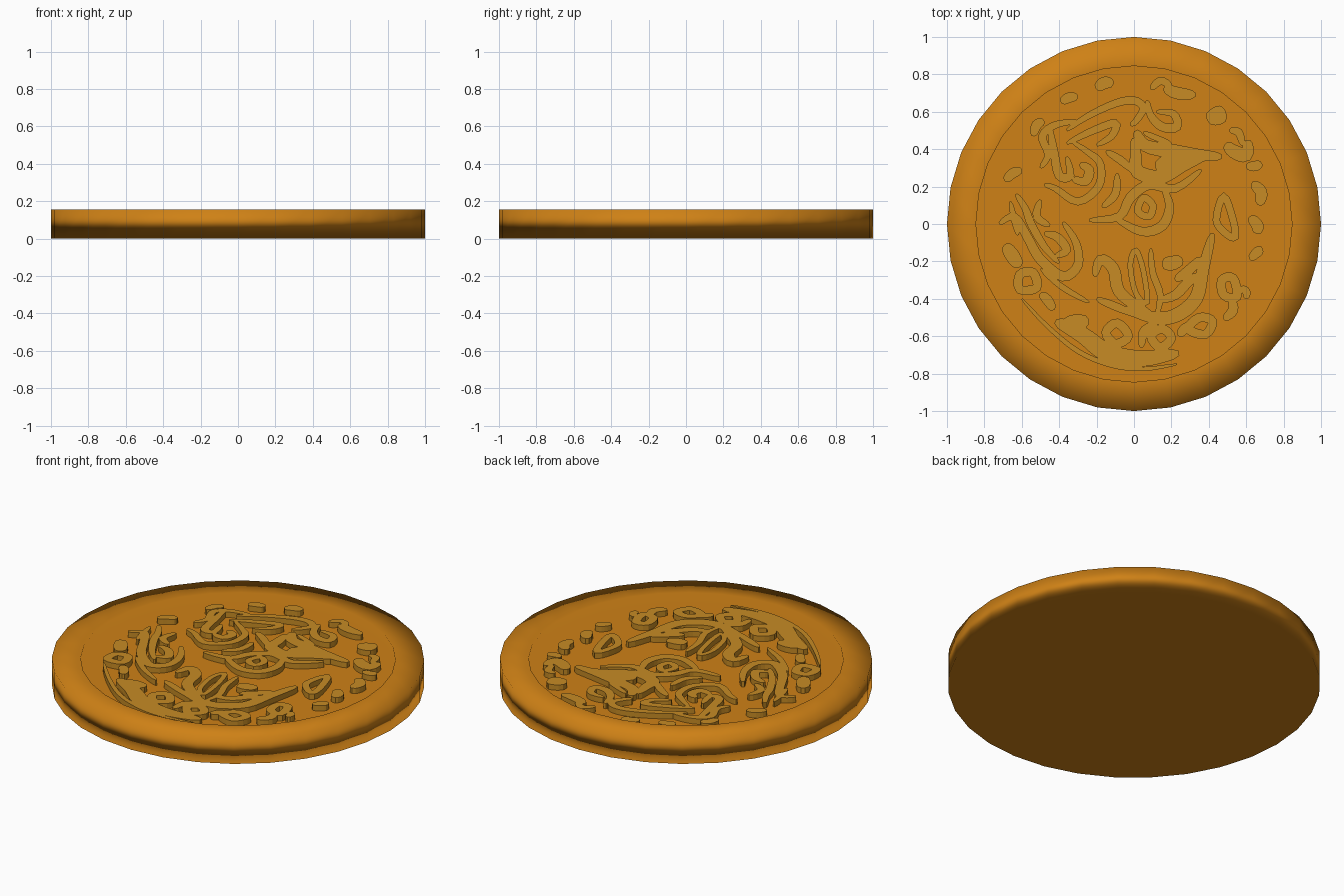
import bpy, bmesh
from math import sin, cos, pi
from mathutils import Vector

SIDES = 32
TOP, FLOOR = 0.127, 0.095


def material(name, color):
    m = bpy.data.materials.new(name)
    m.diffuse_color = color
    return m


def make_object(name, bm, mat, smooth):
    bmesh.ops.recalc_face_normals(bm, faces=bm.faces)
    me = bpy.data.meshes.new(name)
    bm.to_mesh(me)
    bm.free()
    for p in me.polygons:
        p.use_smooth = smooth
    me.materials.append(mat)
    ob = bpy.data.objects.new(name, me)
    bpy.context.collection.objects.link(ob)
    return ob


def smooth_path(pts, closed, steps=4):
    """Catmull-Rom curve through a few points."""
    p = [Vector(q) for q in pts]
    n = len(p)
    get = (lambda i: p[i % n]) if closed else (lambda i: p[max(0, min(n - 1, i))])
    out = []
    for i in range(n if closed else n - 1):
        a, b, c, d = (get(i + k) for k in (-1, 0, 1, 2))
        for s in range(steps):
            t = s / steps
            out.append(0.5 * (2 * b + (c - a) * t + (2 * a - 5 * b + 4 * c - d) * t * t
                              + (3 * b - a - 3 * c + d) * t ** 3))
    if not closed:
        out.append(p[-1])
    return out


def stroke(bm, pts, width=0.05, closed=False):
    """Raised band: blunt tapered ends when open, a ring when closed."""
    path = smooth_path(pts, closed)
    n = len(path)
    rows = []
    for i, q in enumerate(path):
        a = path[(i - 1) % n] if closed else path[max(0, i - 1)]
        b = path[(i + 1) % n] if closed else path[min(n - 1, i + 1)]
        t = (b - a).normalized()
        u = i / (n - 1)
        w = width / 2 if closed else width / 2 * (0.3 + 0.8 * sin(pi * u) ** 0.5 if 0 < u < 1 else 0.3)
        s = Vector((-t.y, t.x)) * w
        rows.append([bm.verts.new((v.x, v.y, z)) for v, z in
                     ((q + s, FLOOR), (q + s, TOP), (q - s, TOP), (q - s, FLOOR))])
    for i in range(n if closed else n - 1):
        r, q = rows[i], rows[(i + 1) % n]
        for k in range(4):
            bm.faces.new((r[k], r[(k + 1) % 4], q[(k + 1) % 4], q[k]))
    if not closed:
        bm.faces.new(rows[0])
        bm.faces.new(rows[-1][::-1])


gold = material("gold", (0.62, 0.22, 0.008, 1))
pale = material("pale_gold", (0.57, 0.26, 0.018, 1))

# Coin body: one turned profile with a recessed face
bm = bmesh.new()
profile = [(1.0, 0), (1.0, 0.155), (0.845, 0.155), (0.845, FLOOR)]
rings = [[bm.verts.new((r * cos(2 * pi * i / SIDES), r * sin(2 * pi * i / SIDES), z))
          for i in range(SIDES)] for r, z in profile]
for a, b in zip(rings, rings[1:]):
    for i in range(SIDES):
        j = (i + 1) % SIDES
        bm.faces.new((a[i], a[j], b[j], b[i]))
bm.faces.new(rings[0])
bm.faces.new(rings[-1])
body = make_object("coin_body", bm, gold, True)
flat = body.modifiers.new("flat_faces", 'WEIGHTED_NORMAL')
flat.weight = 90
flat.keep_sharp = False


def relief(name, bands):
    bm = bmesh.new()
    for width, closed, pts in bands:
        stroke(bm, pts, width, closed)
    make_object(name, bm, pale, False)


# Upper scrollwork
relief("upper_scrolls", [
    (.04, 0, [(-.36, .5), (-.25, .575), (-.1, .645), (.0, .66), (.05, .62), (.01, .55), (-.02, .53)]),
    (.04, 0, [(-.5, .3), (-.46, .37), (-.49, .47), (-.42, .53), (-.3, .55)]),
    (.04, 0, [(-.36, .43), (-.24, .49), (-.1, .54), (-.12, .47), (-.2, .42)]),
    (.04, 0, [(-.33, .44), (-.24, .38), (-.18, .32), (-.19, .2), (-.3, .12), (-.42, .19), (-.48, .21)]),
    (.045, 0, [(-.45, .52), (-.43, .4), (-.4, .26), (-.34, .26), (-.36, .36)]),
    (.05, 0, [(-.33, .24), (-.26, .23), (-.24, .29), (-.29, .32)]),
    (.045, 0, [(.07, .66), (.09, .58), (.15, .52), (.23, .52), (.21, .59), (.12, .6)]),
    (.03, 0, [(.05, .49), (.12, .46), (.2, .43)]),
])

# Central star and swirl
relief("centre_motif", [
    (.07, 0, [(.01, .5), (.06, .42), (.2, .39), (.33, .37), (.47, .36)]),
    (.07, 0, [(.0, .46), (.01, .36), (.02, .28), (.14, .25), (.26, .31), (.38, .36)]),
    (.1, 0, [(.12, .29), (.2, .33), (.3, .37)]),
    (.04, 0, [(-.0, .28), (-.07, .34), (-.15, .39)]),
    (.05, 0, [(-.24, .02), (-.08, .04), (-.02, .14), (.08, .21), (.22, .19), (.36, .29)]),
    (.05, 0, [(-.1, .03), (.04, -.04), (.15, -.01), (.19, .09), (.16, .19)]),
    (.04, 1, [(.02, .07), (.08, .04), (.1, .1), (.05, .14)]),
    (.04, 0, [(-.09, .27), (-.1, .16), (-.17, .09)]),
])

# Lower fan of leaves
relief("lower_leaves", [
    (.06, 0, [(-.21, -.28), (-.18, -.19), (-.11, -.24), (-.08, -.36), (.03, -.45), (.1, -.49)]),
    (.03, 1, [(-.02, -.22), (.01, -.14), (.05, -.25), (.07, -.42), (.01, -.37)]),
    (.035, 0, [(.09, -.13), (.1, -.26), (.14, -.38), (.12, -.5)]),
    (.07, 0, [(-.06, -.45), (.1, -.5), (.22, -.49), (.33, -.4), (.37, -.24), (.42, -.05)]),
    (.05, 0, [(.13, -.41), (.22, -.38), (.29, -.31), (.35, -.27)]),
    (.07, 0, [(.15, -.21), (.2, -.21), (.26, -.19)]),
    (.05, 0, [(.22, -.3), (.29, -.25), (.36, -.18)]),
    (.05, 0, [(.11, -.48), (.1, -.54), (.05, -.58), (.04, -.66)]),
    (.04, 0, [(-.2, -.4), (-.1, -.44), (.02, -.49)]),
])

# Left scrollwork
relief("left_scrolls", [
    (.05, 0, [(-.72, .0), (-.64, .04), (-.57, -.07), (-.5, -.19), (-.38, -.28), (-.3, -.22),
              (-.31, -.1), (-.38, .01)]),
    (.04, 0, [(-.63, .16), (-.58, .08), (-.55, -.0), (-.48, -.12), (-.4, -.21)]),
    (.045, 0, [(-.48, -.05), (-.41, -.07), (-.36, -.14), (-.42, -.17)]),
    (.04, 0, [(-.5, .13), (-.52, .04), (-.45, -.01)]),
    (.07, 0, [(-.69, -.11), (-.65, -.17), (-.61, -.23)]),
    (.05, 1, [(-.61, -.27), (-.54, -.26), (-.52, -.34), (-.61, -.35)]),
    (.05, 0, [(-.69, .23), (-.65, .27), (-.6, .29)]),
    (.05, 0, [(-.5, -.37), (-.46, -.41), (-.43, -.46)]),
    (.03, 0, [(-.5, -.24), (-.38, -.34), (-.24, -.42)]),
    (.03, 0, [(-.66, .12), (-.64, .02), (-.62, -.06)]),
])

# Lower border crescent with small loops
relief("lower_border", [
    (.09, 0, [(-.42, -.52), (-.28, -.59), (-.14, -.69), (.04, -.72), (.24, -.69)]),
    (.025, 0, [(-.6, -.4), (-.47, -.54), (-.3, -.68), (-.12, -.755), (.05, -.775), (.23, -.75)]),
    (.08, 0, [(-.38, -.57), (-.33, -.53), (-.24, -.52)]),
    (.05, 1, [(-.15, -.58), (-.09, -.53), (-.03, -.6), (-.1, -.64)]),
    (.05, 1, [(.09, -.6), (.15, -.56), (.2, -.61), (.14, -.66)]),
    (.05, 1, [(.29, -.56), (.35, -.5), (.42, -.52), (.38, -.59)]),
    (.04, 0, [(-.21, -.66), (-.17, -.65), (-.14, -.67)]),
    (.05, 0, [(.24, -.6), (.27, -.56), (.31, -.54)]),
])

# Right border pieces
relief("right_border", [
    (.04, 1, [(.44, .02), (.48, .15), (.53, .02), (.54, -.07), (.49, -.05)]),
    (.07, 0, [(.49, .43), (.53, .39), (.6, .37), (.61, .45)]),
    (.04, 0, [(.51, .5), (.56, .49), (.58, .42)]),
    (.05, 0, [(.6, .31), (.65, .31), (.68, .33)]),
    (.06, 0, [(.63, .22), (.68, .17), (.67, .1)]),
    (.06, 0, [(.62, .04), (.66, -.01), (.65, -.05)]),
    (.05, 0, [(.62, -.19), (.66, -.15), (.69, -.14)]),
    (.05, 1, [(.47, -.3), (.53, -.29), (.55, -.39), (.48, -.38)]),
    (.04, 0, [(.6, -.4), (.6, -.36), (.57, -.34)]),
    (.05, 0, [(.52, -.4), (.53, -.46), (.48, -.51)]),
])

# Upper border pieces
relief("upper_border", [
    (.06, 0, [(-.2, .72), (-.16, .755), (-.11, .75)]),
    (.04, 0, [(.09, .72), (.14, .765), (.2, .74)]),
    (.06, 0, [(.16, .73), (.23, .7), (.33, .69)]),
    (.05, 0, [(-.39, .65), (-.35, .675), (-.3, .68)]),
    (.1, 0, [(.42, .62), (.44, .58), (.45, .53)]),
    (.05, 0, [(-.54, .47), (-.52, .53), (-.48, .55)]),
])
